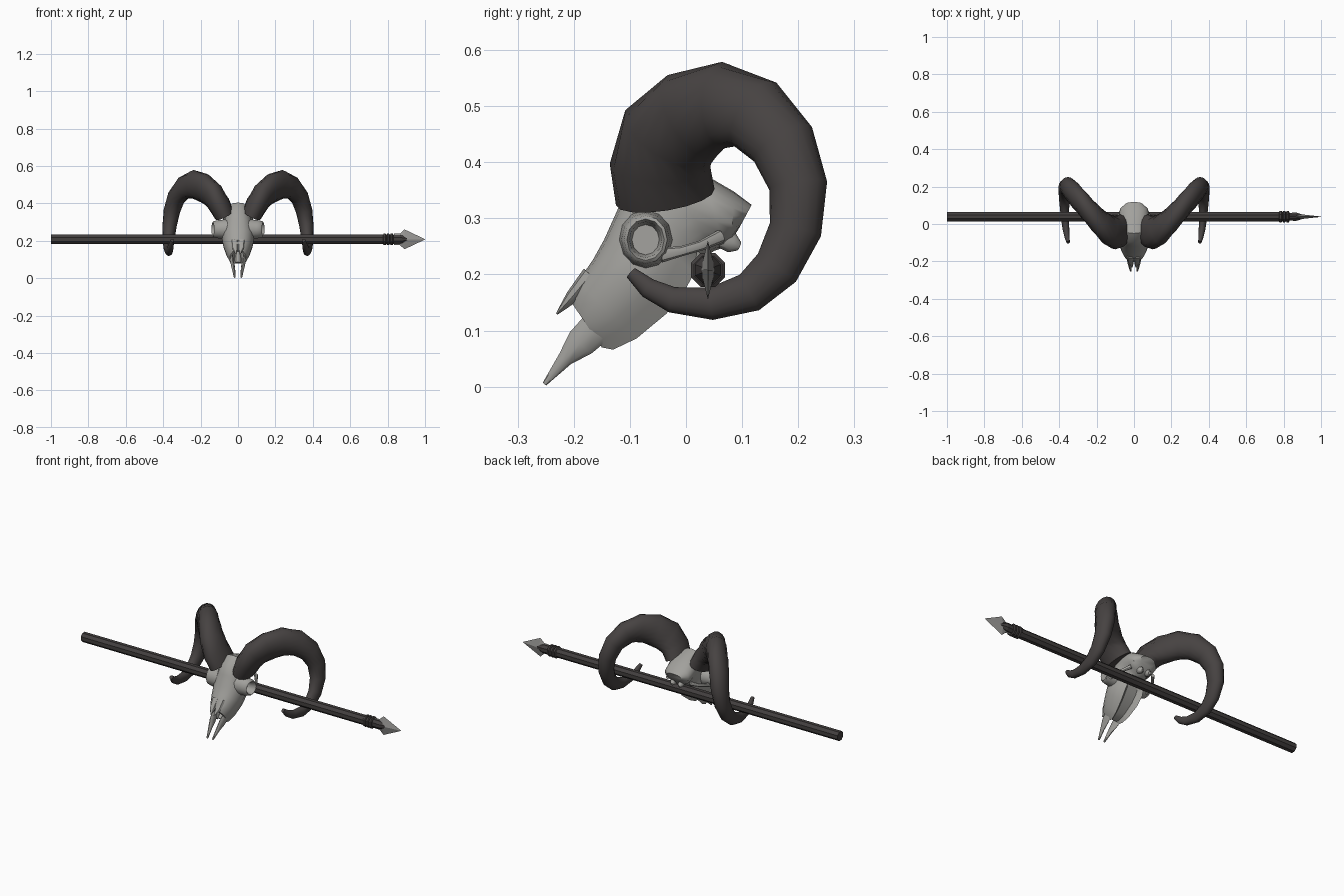
import bpy, bmesh, math
from mathutils import Vector


def material(name, rgb):
    m = bpy.data.materials.new(name)
    m.diffuse_color = (*rgb, 1)
    return m


BONE = material("grey_bone", (0.36, 0.355, 0.335))
HORN = material("dark_horn", (0.062, 0.055, 0.054))
WOOD = material("dark_wood", (0.055, 0.049, 0.048))
METAL = material("grey_metal", (0.30, 0.295, 0.285))


def loft(name, rings, mat, mirror=False, smooth=True):
    """Skin a list of equal-sized rings and close both ends."""
    bm = bmesh.new()
    vs = [[bm.verts.new(p) for p in r] for r in rings]
    n = len(vs[0])
    for r0, r1 in zip(vs, vs[1:]):
        for i in range(n):
            j = (i + 1) % n
            bm.faces.new((r0[i], r0[j], r1[j], r1[i]))
    bm.faces.new(vs[0])
    bm.faces.new(vs[-1])
    bmesh.ops.recalc_face_normals(bm, faces=bm.faces[:])
    me = bpy.data.meshes.new(name)
    bm.to_mesh(me)
    bm.free()
    me.materials.append(mat)
    ob = bpy.data.objects.new(name, me)
    bpy.context.collection.objects.link(ob)
    if mirror:
        ob.modifiers.new("mirror", 'MIRROR').use_axis[0] = True
    if smooth:
        bpy.ops.object.select_all(action='DESELECT')
        ob.select_set(True)
        bpy.context.view_layer.objects.active = ob
        bpy.ops.object.shade_smooth_by_angle(angle=math.radians(42))
    return ob


def tube(name, pts, mat, n=8, mirror=True):
    """Oval tube; each point is x, y, z, radius in the side plane, radius across it."""
    P = [Vector(p[:3]) for p in pts]
    rings = []
    for i, p in enumerate(pts):
        t = (P[min(i + 1, len(P) - 1)] - P[max(i - 1, 0)]).normalized()
        X = Vector((1, 0, 0))
        b = (X - t * X.dot(t)).normalized()
        a = t.cross(b)
        rings.append([P[i] + a * p[3] * math.cos(k * math.tau / n)
                      + b * p[4] * math.sin(k * math.tau / n) for k in range(n)])
    return loft(name, rings, mat, mirror)


def rod(name, prof, mat, n=8):
    """Straight piece along the spear axis; profile is x, y radius, z radius."""
    off = 0 if n == 4 else 0.5
    rings = [[Vector((x, 0.039 + ry * math.cos((k + off) * math.tau / n),
                      0.208 + rz * math.sin((k + off) * math.tau / n)))
              for k in range(n)] for x, ry, rz in prof]
    return loft(name, rings, mat, smooth=False)


# curled horns
tube("horns", [
    (0.072, -0.037, 0.338, 0.089, 0.054),
    (0.100, -0.046, 0.393, 0.090, 0.060),
    (0.135, -0.032, 0.445, 0.090, 0.062),
    (0.182, 0.010, 0.482, 0.085, 0.060),
    (0.236, 0.066, 0.502, 0.077, 0.057),
    (0.288, 0.124, 0.485, 0.068, 0.053),
    (0.330, 0.173, 0.432, 0.060, 0.049),
    (0.354, 0.200, 0.358, 0.052, 0.044),
    (0.366, 0.195, 0.280, 0.047, 0.038),
    (0.371, 0.162, 0.212, 0.042, 0.032),
    (0.372, 0.113, 0.168, 0.036, 0.027),
    (0.370, 0.045, 0.148, 0.029, 0.022),
    (0.364, -0.025, 0.155, 0.023, 0.018),
    (0.358, -0.068, 0.176, 0.018, 0.014),
    (0.352, -0.098, 0.203, 0.011, 0.009),
], HORN, n=16)

# skull body: upper y, z / lower y, z / half width
SECTIONS = [
    (-0.204, 0.150, -0.150, 0.070, 0.043),
    (-0.203, 0.165, -0.130, 0.066, 0.050),
    (-0.193, 0.187, -0.088, 0.086, 0.064),
    (-0.166, 0.226, -0.035, 0.130, 0.080),
    (-0.146, 0.262, -0.003, 0.170, 0.086),
    (-0.120, 0.320, 0.015, 0.203, 0.080),
    (-0.098, 0.370, 0.032, 0.230, 0.072),
    (-0.050, 0.405, 0.050, 0.242, 0.072),
    (0.030, 0.380, 0.068, 0.248, 0.080),
    (0.085, 0.348, 0.082, 0.262, 0.074),
    (0.117, 0.324, 0.096, 0.285, 0.045),
]


def skull_ring(s, index, scale=1.0, shift=(0, 0, 0)):
    n = 20
    F, B = Vector((0, s[0], s[1])), Vector((0, s[2], s[3]))
    ring = []
    for k in range(n):
        c, sn = math.cos(k * math.tau / n), math.sin(k * math.tau / n)
        if index < 6 and 8 <= k <= 12:      # hollow palate between two ridges
            c = -1.0 if k in (8, 12) else -0.72
        x = s[4] * math.copysign(abs(sn) ** 0.85, sn)
        ring.append((F + B) / 2 + Vector(shift)
                    + ((F - B) / 2 * c + Vector((x, 0, 0))) * scale)
    return ring


first = SECTIONS[0]
rings = [skull_ring(first, 0, 0.5, (0, 0.05, 0.05)), skull_ring(first, 0, 0.78)]
rings += [skull_ring(s, i) for i, s in enumerate(SECTIONS)]
loft("skull", rings, BONE)

# eye sockets
cup = [(0.055, 0.054), (0.108, 0.048), (0.131, 0.043), (0.135, 0.037),
       (0.126, 0.032), (0.089, 0.027)]
rings = []
for x, r in cup:
    ring = []
    for k in range(12):
        dy = r * 0.9 * math.cos(k * math.tau / 12)
        dz = r * math.sin(k * math.tau / 12)
        ring.append(Vector((x + 0.22 * dy, -0.072 + dy, 0.262 + dz)))
    rings.append(ring)
loft("eye_sockets", rings, BONE, mirror=True)

# nose bones, front jaw prongs, cheek bars, rear knobs
tube("nose_bones", [(0.018, -0.170, 0.200, 0.016, 0.020),
                    (0.017, -0.203, 0.160, 0.012, 0.016),
                    (0.010, -0.230, 0.130, 0.002, 0.003)], BONE)
tube("jaw_prongs", [(0.034, -0.160, 0.105, 0.030, 0.010),
                    (0.029, -0.188, 0.078, 0.027, 0.010),
                    (0.024, -0.215, 0.050, 0.014, 0.009),
                    (0.017, -0.252, 0.005, 0.004, 0.005)], BONE)
tube("cheek_bars", [(0.118, -0.045, 0.235, 0.014, 0.008),
                    (0.112, -0.010, 0.241, 0.009, 0.007),
                    (0.098, 0.025, 0.251, 0.009, 0.007),
                    (0.070, 0.062, 0.268, 0.012, 0.010)], BONE)
tube("rear_knobs", [(0.024, 0.050, 0.270, 0.016, 0.014),
                    (0.024, 0.082, 0.256, 0.018, 0.016),
                    (0.022, 0.095, 0.250, 0.008, 0.008)], BONE)

# spear
rod("spear_shaft", [(-1.0, 0.027, 0.027), (0.79, 0.027, 0.027)], WOOD)
for i in range(3):
    x = 0.775 + i * 0.019
    rod(f"binding_{i + 1}", [(x, 0.027, 0.027), (x + 0.004, 0.033, 0.033),
                             (x + 0.014, 0.033, 0.033), (x + 0.018, 0.027, 0.027)], WOOD)
rod("spear_socket", [(0.80, 0.022, 0.024), (0.835, 0.022, 0.026),
                     (0.865, 0.025, 0.026), (0.915, 0.008, 0.010)], WOOD)
rod("spear_blade", [(0.835, 0.012, 0.030), (0.865, 0.012, 0.030),
                    (0.890, 0.013, 0.053), (1.0, 0.001, 0.001)], METAL, n=4)
